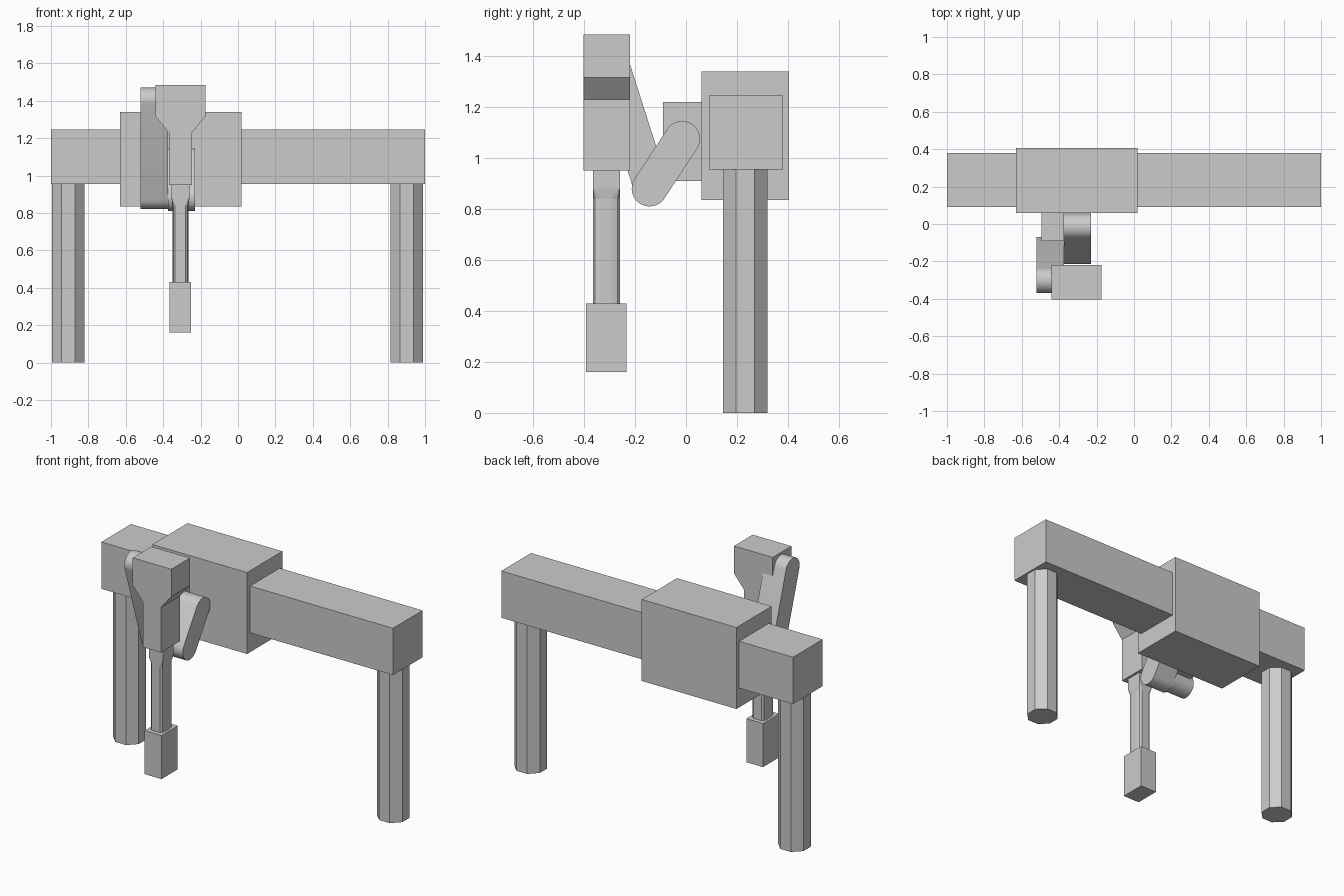
import bpy, bmesh
from math import pi, cos, sin, atan2, radians

if "Cube" in bpy.data.objects:
    bpy.data.objects.remove(bpy.data.objects["Cube"])


def loft(name, rings, smooth=False):
    """Skin a list of equal-length rings and cap both ends."""
    bm = bmesh.new()
    loops = [[bm.verts.new(p) for p in r] for r in rings]
    n = len(loops[0])
    for a, b in zip(loops, loops[1:]):
        for i in range(n):
            j = (i + 1) % n
            bm.faces.new((a[i], a[j], b[j], b[i]))
    bm.faces.new(loops[0])
    bm.faces.new(loops[-1])
    bmesh.ops.recalc_face_normals(bm, faces=bm.faces[:])
    me = bpy.data.meshes.new(name)
    bm.to_mesh(me)
    bm.free()
    ob = bpy.data.objects.new(name, me)
    bpy.context.collection.objects.link(ob)
    if smooth:
        bpy.ops.object.select_all(action='DESELECT')
        ob.select_set(True)
        bpy.context.view_layer.objects.active = ob
        bpy.ops.object.shade_smooth_by_angle(angle=radians(30))
    return ob


def box(name, x, y, z):
    return loft(name, [[(x[0], y[0], k), (x[1], y[0], k),
                        (x[1], y[1], k), (x[0], y[1], k)] for k in z])


def link(name, x, a, b, r, seg=20):
    """Round-ended bar lying in the YZ plane between pivots a and b."""
    t = atan2(b[1] - a[1], b[0] - a[0])
    prof = []
    for c, start in ((a, t + pi / 2), (b, t - pi / 2)):
        for i in range(seg + 1):
            ang = start + pi * i / seg
            prof.append((c[0] + r * cos(ang), c[1] + r * sin(ang)))
    return loft(name, [[(k, y, z) for y, z in prof] for k in x], smooth=True)


# Gantry beam, carriage and arm mount
box("beam", (-1, 1), (0.09, 0.38), (0.955, 1.245))
box("carriage", (-0.63, 0.02), (0.06, 0.405), (0.835, 1.34))
box("arm_mount", (-0.495, -0.375), (-0.09, 0.07), (0.91, 1.22))

# Octagonal legs
for side, cx in (("left", -0.907), ("right", 0.902)):
    r = 0.0875 / cos(pi / 8)
    octagon = [(cx + r * cos(pi / 8 + i * pi / 4),
                0.2325 + r * sin(pi / 8 + i * pi / 4)) for i in range(8)]
    loft(side + "_leg", [[(x, y, z) for x, y in octagon] for z in (0, 0.955)])

# Folding arm
link("lower_arm", (-0.375, -0.23), (-0.015, 1.075), (-0.143, 0.88), 0.07)
link("upper_arm", (-0.52, -0.373), (-0.138, 0.888), (-0.302, 1.402), 0.068)

# Tool head: wide top tapering into a column
CX, CY = -0.3075, -0.3125
half = [(-0.0625, 0.95), (-0.0625, 1.23), (-0.1325, 1.315), (-0.1325, 1.485)]
head = [(CX + x, z) for x, z in half] + [(CX - x, z) for x, z in reversed(half)]
loft("tool_head", [[(x, y, z) for x, z in head] for y in (-0.403, -0.22)])


# Tool shaft: square collar narrowing to a bevelled bar
def shaft_ring(quarter, z):
    pts = []
    for sx, sy in ((1, 1), (-1, 1), (-1, -1), (1, -1)):
        q = quarter if sx * sy > 0 else quarter[::-1]
        pts += [(CX + sx * x, CY + sy * y, z) for x, y in q]
    return pts


bar = [(0.043, 0.02), (0.038, 0.044), (0.028, 0.053)]
collar = [(0.048, 0.048), (0.048, 0.053), (0.043, 0.053)]
loft("tool_shaft", [shaft_ring(bar, 0.43), shaft_ring(bar, 0.84),
                    shaft_ring(collar, 0.88), shaft_ring(collar, 0.95)])

# Tool tip block
box("tool_tip", (-0.365, -0.25), (-0.392, -0.233), (0.16, 0.43))
